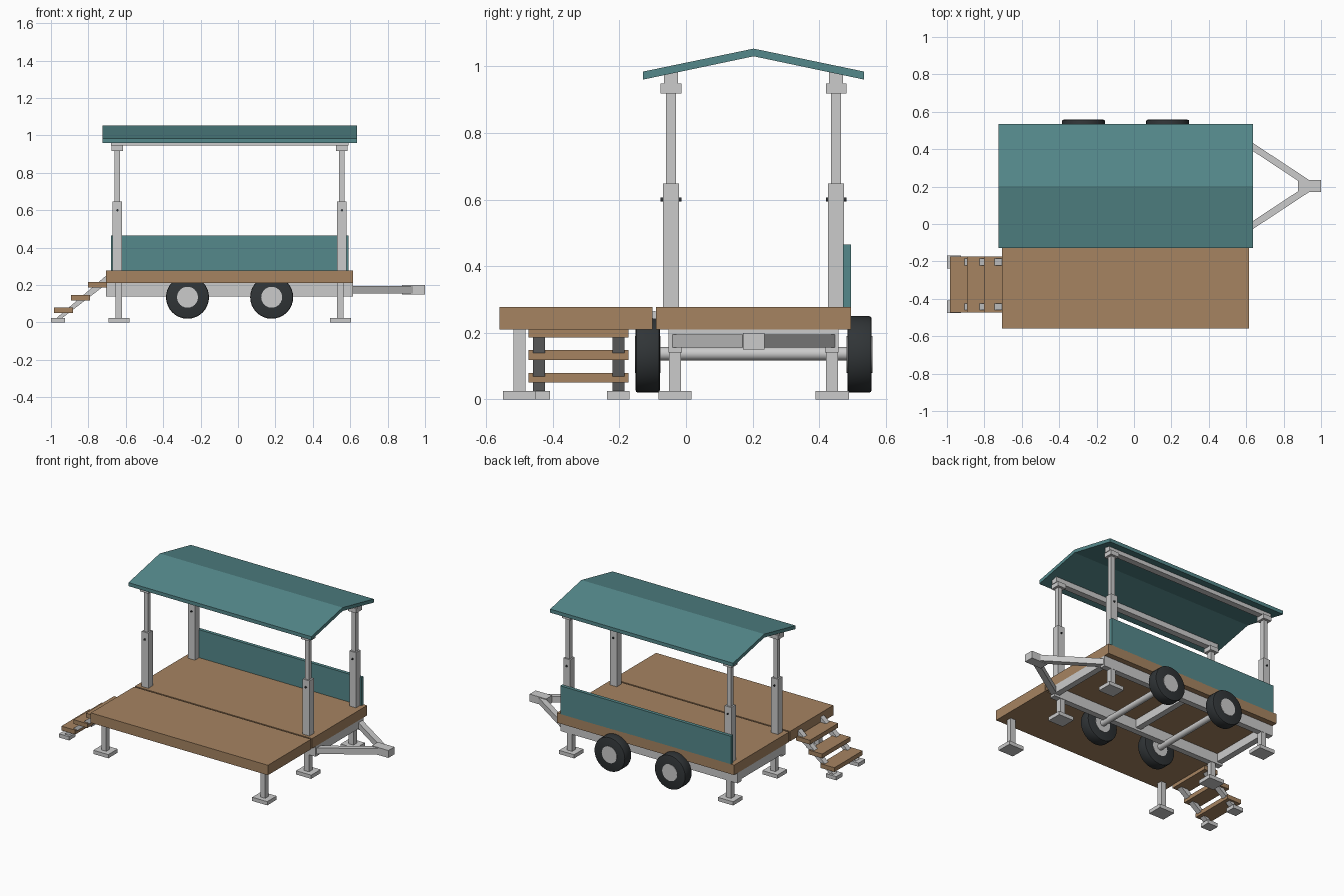
import bpy, bmesh
from math import radians, atan2, hypot
from mathutils import Vector, Matrix

if "Cube" in bpy.data.objects:
    bpy.data.objects.remove(bpy.data.objects["Cube"])

YC = 0.203   # centre line of the trailer
XC = -0.045  # middle of the deck


def material(name, rgb):
    m = bpy.data.materials.new(name)
    m.diffuse_color = (*rgb, 1)
    m.use_nodes = True
    m.node_tree.nodes["Principled BSDF"].inputs["Base Color"].default_value = m.diffuse_color
    return m


TEAL = material("teal_panel", (0.09, 0.25, 0.26))
WOOD = material("wood", (0.38, 0.23, 0.12))
RUBBER = material("rubber", (0.03, 0.035, 0.038))


def finish(name, bm, mat=None):
    bmesh.ops.recalc_face_normals(bm, faces=bm.faces)
    me = bpy.data.meshes.new(name)
    bm.to_mesh(me)
    bm.free()
    ob = bpy.data.objects.new(name, me)
    bpy.context.collection.objects.link(ob)
    if mat:
        me.materials.append(mat)
    return ob


def box(name, x, y, z, mat=None):
    """Box from (min, max) pairs."""
    bm = bmesh.new()
    bmesh.ops.create_cube(bm, size=1)
    for v in bm.verts:
        v.co = [lo + (c + 0.5) * (hi - lo) for c, (lo, hi) in zip(v.co, (x, y, z))]
    return finish(name, bm, mat)


def around(c, w):
    return (c - w / 2, c + w / 2)


def extrude(name, pts, axis, lo, hi, mat=None):
    """Extrude a 2D outline along x (points y,z), y (x,z) or z (x,y)."""
    bm = bmesh.new()
    vs = []
    for p in pts:
        co = list(p)
        co.insert(axis, lo)
        vs.append(bm.verts.new(co))
    face = bm.faces.new(vs)
    new = bmesh.ops.extrude_face_region(bm, geom=[face])["geom"]
    step = [0, 0, 0]
    step[axis] = hi - lo
    bmesh.ops.translate(bm, vec=step, verts=[g for g in new if isinstance(g, bmesh.types.BMVert)])
    return finish(name, bm, mat)


def cylinder(name, centre, r, length, axis="Y", mat=None, bevel=0, seg=32):
    bm = bmesh.new()
    bmesh.ops.create_cone(bm, cap_ends=True, segments=seg, radius1=r, radius2=r, depth=length)
    if bevel:
        rims = [e for e in bm.edges if abs(e.verts[0].co.z - e.verts[1].co.z) < 1e-5]
        bmesh.ops.bevel(bm, geom=rims, offset=bevel, segments=2, profile=0.5, affect='EDGES')
    rot = Matrix.Rotation(radians(90), 4, 'X' if axis == "Y" else 'Y')
    bmesh.ops.transform(bm, matrix=Matrix.Translation(centre) @ rot, verts=bm.verts)
    ob = finish(name, bm, mat)
    for o in bpy.context.selected_objects:
        o.select_set(False)
    ob.select_set(True)
    bpy.context.view_layer.objects.active = ob
    bpy.ops.object.shade_smooth_by_angle(angle=radians(30))
    return ob


# Decks and hinges
DX = (-0.705, 0.615)
box("main_deck", DX, (-0.09, 0.495), (0.21, 0.277), WOOD)
box("fold_out_deck", DX, (-0.56, -0.10), (0.21, 0.277), WOOD)
for x in (-0.5, XC, 0.41):
    cylinder("deck_hinge", (x, -0.095, 0.253), 0.012, 0.1, "X", seg=16)

# Chassis rails and crossmembers
for s in (-1, 1):
    box("chassis_rail", DX, around(YC + s * 0.235, 0.04), (0.14, 0.21))
for x in (-0.685, XC, 0.595):
    box("crossmember", around(x, 0.04), (-0.02, 0.425), (0.155, 0.21))

# Towing frame and coupler
for s in (-1, 1):
    a, b = Vector((0.60, YC + s * 0.232)), Vector((0.925, YC + s * 0.018))
    d = (b - a).normalized()
    n = Vector((-d.y, d.x)) * 0.018
    extrude("tow_bar", [a + n, b + n, b - n, a - n], 2, 0.155, 0.195)
box("coupler", (0.877, 1.0), around(YC, 0.064), (0.15, 0.2))

# Stabiliser legs
for x in (XC - 0.592, XC + 0.592):
    for name, y in (("fold_out_leg", -0.5), ("chassis_leg", YC - 0.236), ("chassis_leg", YC + 0.236)):
        box(name, around(x, 0.036), around(y, 0.036), (0.02, 0.212))
        box(name + "_foot", around(x, 0.112), around(y, 0.1), (0, 0.025))

# Axles and wheels
for x in (-0.27, 0.18):
    cylinder("axle", (x, YC, 0.137), 0.02, 0.6, seg=24)
    for s in (-1, 1):
        y = YC + s * 0.318
        cylinder("tyre", (x, y, 0.135), 0.115, 0.073, mat=RUBBER, bevel=0.008)
        cylinder("wheel_hub", (x, y, 0.135), 0.056, 0.077, seg=24)

# Telescopic canopy posts
for s in (-1, 1):
    y = YC + s * 0.248
    for x in (XC - 0.6, XC + 0.6):
        box("post_sleeve", around(x, 0.05), around(y, 0.048), (0.275, 0.648))
        box("post_inner", around(x, 0.03), around(y, 0.03), (0.6, 0.93))
        box("post_cap", around(x, 0.062), around(y, 0.062), (0.918, 0.948))
        cylinder("post_pin", (x, y, 0.6), 0.006, 0.062, mat=RUBBER, seg=12)
    # Roof beam, its top cut to the roof slope
    slope = -s * 0.21
    top = [(y + k * 0.021, 0.983 + k * 0.021 * slope) for k in (1, -1)]
    extrude("roof_beam", [(y - 0.021, 0.946), (y + 0.021, 0.946)] + top, 0, XC - 0.635, XC + 0.635)

# Gable roof
L, R = YC - 0.332, YC + 0.332
extrude("roof", [(L, 0.96), (YC, 1.03), (R, 0.96), (R, 0.984), (YC, 1.053), (L, 0.984)],
        0, -0.725, 0.637, TEAL)

# Rear side panel
box("side_panel", (-0.68, 0.59), (0.472, 0.495), (0.275, 0.465), TEAL)

# Steps
for i in range(3):
    x, z = -0.933 + i * 0.091, 0.065 + i * 0.068
    box("stair_tread", around(x, 0.103), around(-0.3225, 0.3), around(z, 0.029), WOOD)
for y in (-0.442, -0.203):
    extrude("stair_stringer", [(-0.975, 0.02), (-0.945, 0.02), (-0.70, 0.208), (-0.70, 0.255)],
            1, y - 0.018, y + 0.018)
    box("stair_foot", (-1.0, -0.925), around(y, 0.068), (0, 0.025))
